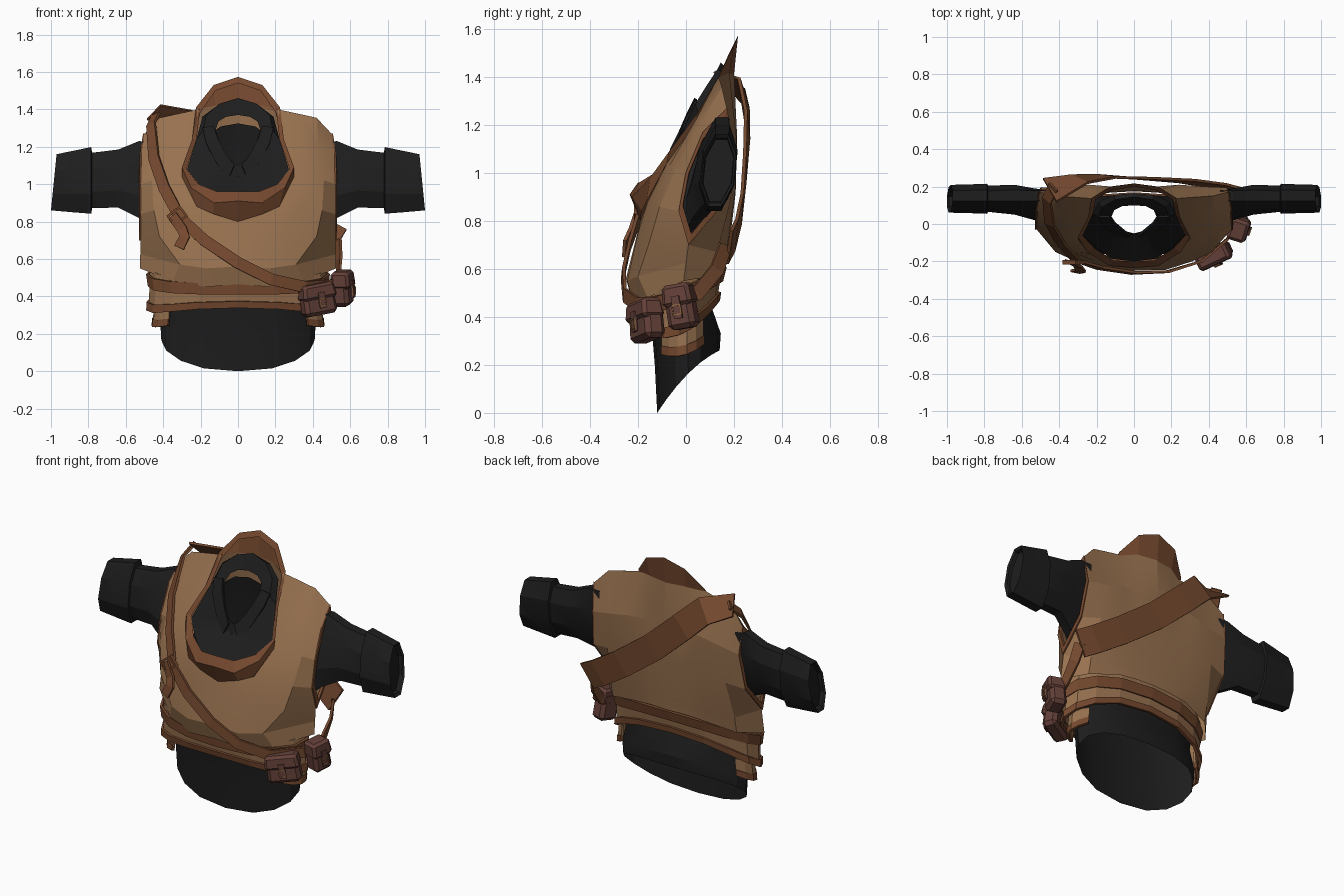
import bpy, bmesh, math
from mathutils import Vector, Matrix


def material(name, rgb):
    m = bpy.data.materials.new(name)
    m.diffuse_color = (*rgb, 1)
    return m


TAN = material("tan_cloth", (0.31, 0.165, 0.078))
BROWN = material("brown_leather", (0.178, 0.066, 0.028))
DARK = material("charcoal_cloth", (0.0125, 0.0125, 0.0125))
POUCH = material("red_brown_leather", (0.128, 0.051, 0.040))
BRASS = material("dull_brass", (0.30, 0.15, 0.06))


def build(name, grids, mat, mirror=False, thick=0, closed=False, smooth=22):
    """Skin one or more grids of points into a single mesh."""
    bm = bmesh.new()
    for sign in ((1, -1) if mirror else (1,)):
        for rows in grids:
            vs = [[bm.verts.new((p[0] * sign, p[1], p[2])) for p in r] for r in rows]
            n = len(rows[0])
            for a, b in zip(vs, vs[1:]):
                for i in range(n if closed else n - 1):
                    j = (i + 1) % n
                    quad = [a[i], a[j], b[j], b[i]]
                    bm.faces.new(quad if sign > 0 else quad[::-1])
    bmesh.ops.remove_doubles(bm, verts=bm.verts, dist=0.0005)
    bmesh.ops.recalc_face_normals(bm, faces=bm.faces)
    me = bpy.data.meshes.new(name)
    bm.to_mesh(me)
    bm.free()
    me.materials.append(mat)
    ob = bpy.data.objects.new(name, me)
    bpy.context.collection.objects.link(ob)
    if thick:
        mod = ob.modifiers.new("thickness", 'SOLIDIFY')
        mod.thickness = thick
        mod.offset = 0
    elif smooth:
        bpy.ops.object.select_all(action='DESELECT')
        ob.select_set(True)
        bpy.context.view_layer.objects.active = ob
        bpy.ops.object.shade_smooth_by_angle(angle=math.radians(smooth))
    return ob


def ring(rx, yf, yb, zf, zs, zb, a0=0, a1=360, n=16):
    """Slanted oval; heights given at front, side and back."""
    pts = []
    count = n if a1 - a0 == 360 else n + 1
    for i in range(count):
        t = math.radians(a0 + (a1 - a0) * i / n)
        c, s = math.cos(t), math.sin(t)
        x = rx * math.copysign(abs(s) ** 0.85, s)
        z = zs + (zf - zb) / 2 * c + ((zf + zb) / 2 - zs) * c * c
        pts.append((x, (yf + yb) / 2 - (yb - yf) / 2 * c, z))
    return pts


def full(half):
    """Complete a half loop by mirroring it."""
    return half + [(-x, y, z) for x, y, z in half[-2:0:-1]]


def ribbon(name, path, width, mat, thick=0.014):
    """Flat strap along (point, normal) pairs."""
    pts = [Vector(p) for p, n in path]
    left, right = [], []
    for i, (p, n) in enumerate(path):
        t = pts[min(i + 1, len(pts) - 1)] - pts[max(i - 1, 0)]
        w = t.cross(Vector(n)).normalized() * width / 2
        left.append(pts[i] + w)
        right.append(pts[i] - w)
    return build(name, [[left, right]], mat, thick=thick)


def box(name, centre, size, mat, frame, taper=1.0, bevel=0):
    bm = bmesh.new()
    bmesh.ops.create_cube(bm, size=1)
    for v in bm.verts:
        k = taper if v.co.z > 0 else 1
        v.co = Vector((v.co.x * size[0] * k, v.co.y * size[1] * k, v.co.z * size[2])) + Vector(centre)
    bm.transform(frame)
    me = bpy.data.meshes.new(name)
    bm.to_mesh(me)
    bm.free()
    me.materials.append(mat)
    ob = bpy.data.objects.new(name, me)
    bpy.context.collection.objects.link(ob)
    if bevel:
        mod = ob.modifiers.new("bevel", 'BEVEL')
        mod.width, mod.segments = bevel, 1


# Vest: front and back panels share the shoulder and the side seam
front = [
    [(.21, .135, 1.40), (.315, .143, 1.378), (.42, .15, 1.355), (.50, .17, 1.27)],
    [(.235, .05, 1.22), (.33, .04, 1.22), (.43, .05, 1.20), (.515, .07, 1.17)],
    [(.30, -.08, 1.04), (.38, -.07, 1.03), (.46, -.04, 1.02), (.52, .0, 1.0)],
    [(.22, -.16, .88), (.33, -.15, .86), (.45, -.11, .86), (.52, -.03, .84)],
    [(0, -.19, .80), (.20, -.20, .75), (.42, -.15, .72), (.52, .01, .70)],
    [(0, -.25, .56), (.17, -.245, .55), (.31, -.20, .57), (.5225, .0, .625)],
    [(0, -.225, .465), (.17, -.215, .45), (.35, -.16, .48), (.525, -.01, .55)]]
back = [
    [(0, .20, 1.42), (.12, .18, 1.42), (.21, .135, 1.40), (.42, .15, 1.355), (.50, .17, 1.27)],
    [(0, .213, 1.15), (.12, .20, 1.15), (.24, .21, 1.15), (.38, .20, 1.12), (.49, .195, 1.10)],
    [(0, .207, .92), (.12, .197, .92), (.24, .205, .92), (.40, .19, .90), (.51, .16, .88)],
    [(0, .18, .69), (.12, .172, .69), (.24, .17, .68), (.42, .13, .67), (.52, .01, .70)],
    [(0, .175, .62), (.12, .168, .62), (.24, .16, .61), (.42, .11, .57), (.525, -.01, .55)]]
build("vest", [front, back], TAN, mirror=True, smooth=15)

# Armhole trim follows the open edge of the vest
hole = [Vector(r[3]) for r in front[:5]] + [Vector(r[4]) for r in back[2:0:-1]]
mid = sum(hole, Vector()) / len(hole)
inner = [mid + (p - mid) * 0.84 + Vector((.004, 0, 0)) for p in hole]
build("armhole_trim", [[hole, inner]], BROWN, mirror=True, thick=0.016, closed=True)

# Standing leather collar: base, outer rim, inner rim
base = [(0, -.19, .80), (.13, -.185, .84), (.22, -.165, .88), (.30, -.08, 1.04),
        (.235, .05, 1.22), (.21, .135, 1.39), (.12, .18, 1.41), (0, .20, 1.41)]
rim = [(0, -.235, .91), (.13, -.225, .90), (.25, -.15, .98), (.30, -.07, 1.09),
       (.245, .04, 1.24), (.225, .14, 1.41), (.13, .20, 1.53), (0, .217, 1.573)]
lip = [(0, -.20, .96), (.11, -.195, .96), (.21, -.13, 1.0), (.275, -.06, 1.08),
       (.222, .05, 1.24), (.205, .13, 1.38), (.12, .18, 1.50), (0, .20, 1.54)]
build("leather_collar", [[full(base), full(rim), full(lip)]], BROWN, closed=True, smooth=0)

# Undershirt neck: bib rising to a folded collar around the opening
bib = [(0, -.20, .93), (.12, -.185, .94), (.21, -.12, 1.0), (.275, -.06, 1.07),
       (.222, .05, 1.24), (.19, .12, 1.36), (.11, .155, 1.42), (0, .165, 1.44)]
fold = [(0, -.06, 1.04), (.05, -.055, 1.07), (.09, -.03, 1.12), (.14, .0, 1.20),
        (.185, .04, 1.29), (.17, .09, 1.37), (.10, .13, 1.43), (0, .145, 1.46)]
neck = [(0, -.05, 1.10), (.04, -.04, 1.13), (.07, -.015, 1.17), (.10, .01, 1.23),
        (.12, .04, 1.29), (.105, .075, 1.335), (.065, .095, 1.36), (0, .10, 1.37)]
build("shirt_neck", [[full(bib), full(fold), full(neck)]], DARK, closed=True)
build("shirt_lapel", [[[(.02, -.06, 1.10), (.05, -.075, 1.03)],
                       [(.07, -.025, 1.17), (.12, -.035, 1.12)],
                       [(.11, .01, 1.25), (.17, .0, 1.22)],
                       [(.13, .04, 1.31), (.19, .042, 1.30)]]], DARK, mirror=True, thick=0.012)

# Undershirt body, open at the bottom
build("shirt_body", [[
    ring(.41, -.12, .14, 0, .165, .26), ring(.415, -.13, .145, .2, .25, .33),
    ring(.41, -.145, .10, .38, .40, .46), ring(.43, -.17, .12, .52, .56, .58),
    ring(.42, -.14, .16, .75, .70, .98), ring(.21, -.12, .11, .94, 1.12, 1.325)]],
    DARK, closed=True)

# Sleeves with wider cuffs and a recessed end; lean tilts each section in y
sleeve = []
for x, y, z, ry, rz, skew, lean in [
        (.46, .09, .99, .062, .235, 0, .28), (.53, .105, 1.025, .066, .205, 0, .22),
        (.64, .13, 1.03, .07, .155, 0, .15), (.78, .135, 1.02, .064, .148, 0, .1),
        (.785, .135, 1.02, .073, .178, 0, .1), (.88, .135, 1.015, .07, .165, -.04, .1),
        (.985, .135, 1.01, .068, .15, -.1, .1), (.975, .135, 1.01, .06, .135, -.1, .1),
        (.955, .135, 1.01, .058, .13, -.1, .1), (.955, .135, 1.01, .0, .0, 0, 0)]:
    loop = []
    for i in range(8):
        a = math.tau * (i + .5) / 8
        dz = rz * math.sin(a) / math.cos(math.pi / 8)
        dy = ry * math.cos(a) / math.cos(math.pi / 8) + lean * dz
        loop.append((x + skew * dz, y + dy, z + dz))
    sleeve.append(loop)
build("sleeve", [sleeve], DARK, mirror=True, closed=True)

# Belt, skirt and hem layers
build("belt", [[ring(.485, -.212, .163, .47, .52, .61), ring(.475, -.205, .148, .41, .455, .55)]],
      BROWN, thick=0.014, closed=True)
build("skirt", [[ring(.465, -.195, .155, .47, .56, .67), ring(.47, -.18, .128, .37, .365, .50)]],
      TAN, thick=0.012, closed=True)
build("skirt_hem", [[ring(.48, -.19, .138, .375, .37, .505), ring(.482, -.182, .133, .34, .325, .47)]],
      BROWN, thick=0.018, closed=True)
build("side_flap", [[ring(.445, -.15, .13, .36, .36, .42, 52, 124, 5),
                     ring(.45, -.15, .13, .30, .275, .38, 52, 124, 5)]], TAN, True, 0.012)
build("side_flap_hem", [[ring(.452, -.152, .132, .305, .28, .385, 52, 124, 5),
                         ring(.455, -.152, .132, .275, .24, .355, 52, 124, 5)]], BROWN, True, 0.018)

# Diagonal shoulder strap: narrow in front, wide behind
ribbon("front_strap", [
    ((-.43, .20, 1.39), (-.3, .2, 1)), ((-.465, .13, 1.32), (-.8, -.5, .6)),
    ((-.45, .0, 1.14), (-.6, -.8, .4)), ((-.395, -.10, .98), (-.5, -1, .3)),
    ((-.31, -.195, .82), (-.3, -1, .2)), ((-.18, -.235, .70), (-.1, -1, .2)),
    ((0, -.262, .58), (0, -1, .1)), ((.18, -.255, .49), (.1, -1, 0)),
    ((.36, -.20, .45), (.4, -1, 0)), ((.50, -.08, .46), (1, -.5, 0)),
    ((.54, .05, .50), (1, .2, 0)), ((.54, .13, .60), (1, .5, 0)),
    ((.53, .165, .70), (1, .8, 0))], 0.062, BROWN)
ribbon("back_strap", [
    ((-.45, .18, 1.385), (-.2, .5, 1)), ((-.29, .24, 1.33), (0, 1, .3)),
    ((-.15, .255, 1.20), (0, 1, .1)), ((.05, .245, 1.02), (0, 1, 0)),
    ((.28, .23, .85), (.05, 1, -.1)), ((.45, .205, .74), (.15, 1, -.2)),
    ((.54, .18, .69), (.2, 1, -.25))], 0.16, BROWN)
ribbon("strap_tail", [
    ((-.35, -.20, .83), (-.3, -1, 0)), ((-.30, -.225, .76), (-.2, -1, 0)),
    ((-.285, -.25, .72), (-.2, -1, 0)), ((-.315, -.255, .66), (-.2, -1, 0))], 0.055, BROWN)

# Strap buckle frame
at = Matrix.Translation((-.325, -.205, .83)) @ Matrix.Rotation(math.radians(-38), 4, 'Y')
for s in (-1, 1):
    box("strap_buckle_side", (.04 * s, 0, 0), (.012, .025, .06), BROWN, at)
    box("strap_buckle_bar", (0, 0, .03 * s), (.09, .025, .012), BROWN, at)

# Hip pouches with flap, closing tab and buckle
for pos, turn, w, d, h in (((.425, -.165, .385), 25, .19, .09, .17),
                           ((.555, -.02, .445), 72, .12, .10, .19)):
    at = (Matrix.Translation(pos) @ Matrix.Rotation(math.radians(turn), 4, 'Z')
          @ Matrix.Rotation(math.radians(-10), 4, 'Y'))
    box("pouch_body", (0, 0, -.01), (w, d, h - .02), POUCH, at, 0.95, 0.02)
    box("pouch_flap", (0, -.006, h * .25), (w + .012, d + .012, h * .48), POUCH, at, 0.88, 0.015)
    box("pouch_tab", (0, -d / 2 - .012, -.005), (.035, .012, h * .5), POUCH, at)
    for s in (-1, 1):
        box("pouch_buckle_side", (.018 * s, -d / 2 - .019, -.015), (.005, .006, .045), BRASS, at)
        box("pouch_buckle_bar", (0, -d / 2 - .019, -.015 + .02 * s), (.036, .006, .005), BRASS, at)
